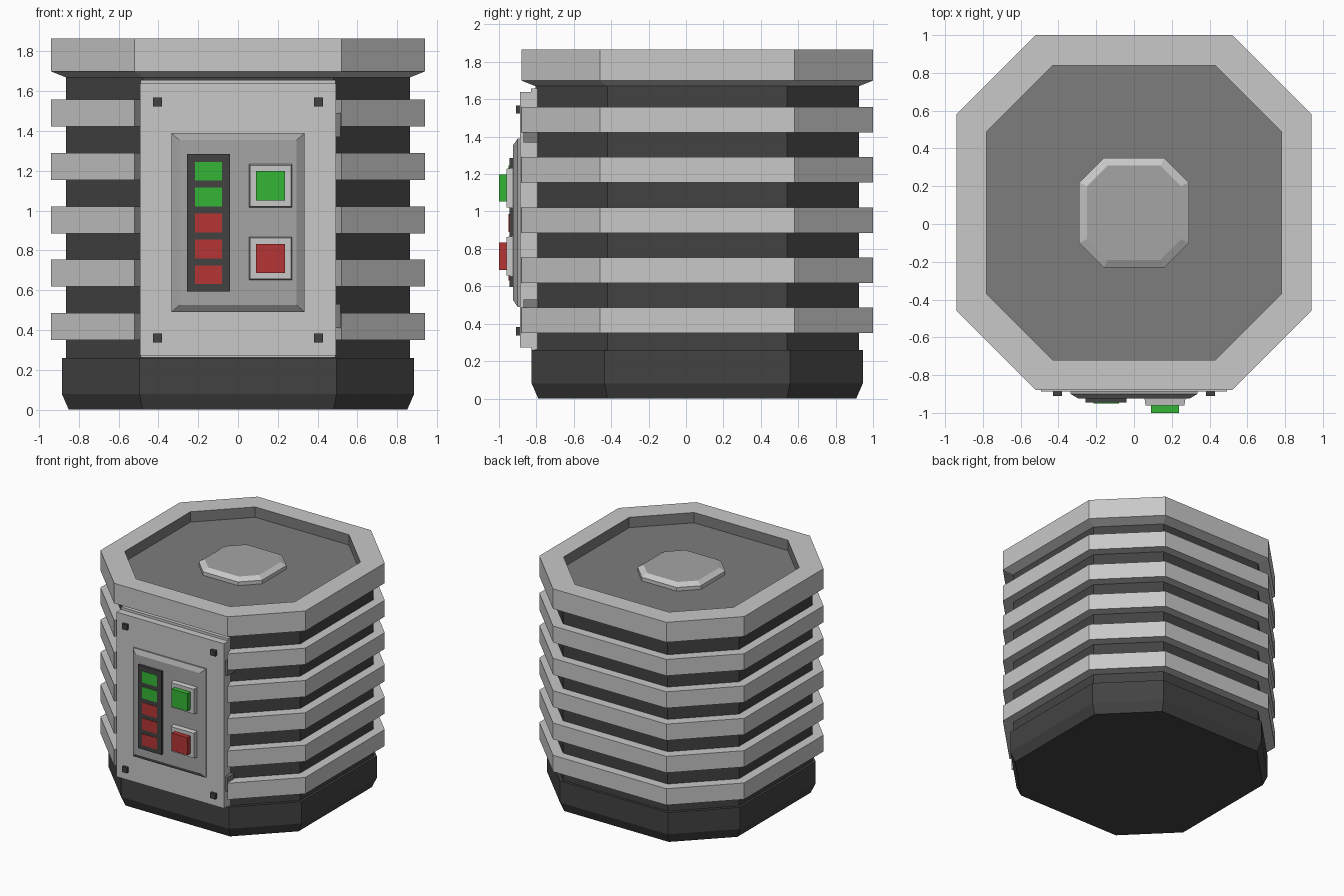
import bpy

if "Cube" in bpy.data.objects:
    bpy.data.objects.remove(bpy.data.objects["Cube"], do_unlink=True)

CY = 0.06  # centre of the drum in y


def material(name, r, g, b):
    m = bpy.data.materials.new(name)
    m.use_nodes = True
    m.diffuse_color = (r, g, b, 1)
    m.node_tree.nodes["Principled BSDF"].inputs["Base Color"].default_value = (r, g, b, 1)
    return m


LIGHT = material("light_grey", 0.58, 0.58, 0.58)
MID = material("mid_grey", 0.376, 0.376, 0.376)
FLOOR = material("steel_grey", 0.205, 0.205, 0.205)
DARK = material("dark_grey", 0.055, 0.055, 0.055)
GREEN = material("green", 0.036, 0.46, 0.036)
RED = material("red", 0.46, 0.036, 0.036)


def octagon(half, flat, z):
    """Square with cut corners, counter-clockwise from the front left corner."""
    pts = [(-flat, -half), (flat, -half), (half, -flat), (half, flat),
           (flat, half), (-flat, half), (-half, flat), (-half, -flat)]
    return [(x, y + CY, z) for x, y in pts]


def rect(x, z, w, h, y):
    """Upright rectangle facing the front."""
    return [(x + sx * w / 2, y, z + sz * h / 2)
            for sx, sz in ((-1, -1), (1, -1), (1, 1), (-1, 1))]


def loft(name, loops, mats, rule=None):
    """Bridge matching loops and cap both ends; rule picks a slot per face."""
    n = len(loops[0])
    verts = [p for loop in loops for p in loop]
    faces = [tuple(reversed(range(n)))]
    for k in range(len(loops) - 1):
        for i in range(n):
            j = (i + 1) % n
            faces.append((k * n + i, k * n + j, (k + 1) * n + j, (k + 1) * n + i))
    faces.append(tuple(range(len(verts) - n, len(verts))))
    mesh = bpy.data.meshes.new(name)
    mesh.from_pydata(verts, [], faces)
    for m in mats:
        mesh.materials.append(m)
    if rule:
        for p in mesh.polygons:
            p.material_index = rule(p)
    ob = bpy.data.objects.new(name, mesh)
    bpy.context.collection.objects.link(ob)
    return ob


def plate(name, x, z, w, h, back, front, mat, inset=0.0):
    """Block on the front side, optionally tapering towards its front face."""
    return loft(name, [rect(x, z, w, h, back),
                       rect(x, z, w - inset, h - inset, front)], [mat])


# Base with a bevelled foot
loft("base", [octagon(0.85, 0.48, 0), octagon(0.885, 0.495, 0.08),
              octagon(0.885, 0.495, 0.26)], [DARK])

# Inner drum
loft("core", [octagon(0.865, 0.48, 0.25), octagon(0.865, 0.48, 1.69)], [DARK])

# Top rim: tapered underside, outer wall, flat lip and sunken floor
loft("top_rim", [octagon(0.865, 0.48, 1.67), octagon(0.94, 0.52, 1.70),
                 octagon(0.94, 0.52, 1.866), octagon(0.78, 0.43, 1.866),
                 octagon(0.78, 0.43, 1.78)], [LIGHT, FLOOR],
     lambda p: int(p.index > 24))

# Knob in the middle of the lid
loft("top_knob", [octagon(0.29, 0.16, 1.77), octagon(0.29, 0.16, 1.81),
                  octagon(0.25, 0.14, 1.835)], [LIGHT, MID],
     lambda p: int(p.index == 17))

# Cooling fins, notched at the front to clear the door
for k in range(5):
    loops = []
    for z in (0.35 + 0.268 * k, 0.486 + 0.268 * k):
        o = octagon(0.94, 0.52, z)
        loops.append([o[0], (-0.49, -0.80, z), (0.49, -0.80, z)] + o[1:])
    loft(f"fin_{k + 1}", loops, [LIGHT])

# Door with backing, hinges and corner bolts
plate("door_backing", 0, 0.96, 0.98, 1.395, -0.79, -0.83, LIGHT)
plate("door", 0, 0.955, 0.985, 1.365, -0.829, -0.888, LIGHT)
for z in (0.47, 1.43):
    plate("door_hinge", 0.495, z, 0.04, 0.12, -0.79, -0.87, FLOOR)
for x in (-0.405, 0.405):
    for z in (0.36, 1.545):
        plate("door_bolt", x, z, 0.045, 0.045, -0.88, -0.91, DARK)

# Raised control panel
loft("control_panel", [rect(0, 0.94, 0.67, 0.90, -0.88), rect(0, 0.94, 0.67, 0.90, -0.90),
                       rect(0, 0.94, 0.59, 0.83, -0.924)], [MID])

# Indicator column
plate("indicator_panel", -0.148, 0.94, 0.215, 0.69, -0.92, -0.945, DARK)
for k in range(5):
    plate("indicator_light", -0.148, 0.678 + 0.13 * k, 0.135, 0.095,
          -0.94, -0.949, GREEN if k > 2 else RED)

# Push buttons in their bezels
for z, mat in ((1.125, GREEN), (0.76, RED)):
    plate("button_bezel", 0.164, z, 0.218, 0.218, -0.92, -0.96, LIGHT, 0.012)
    plate("push_button", 0.164, z, 0.146, 0.146, -0.95, -1.0, mat)
